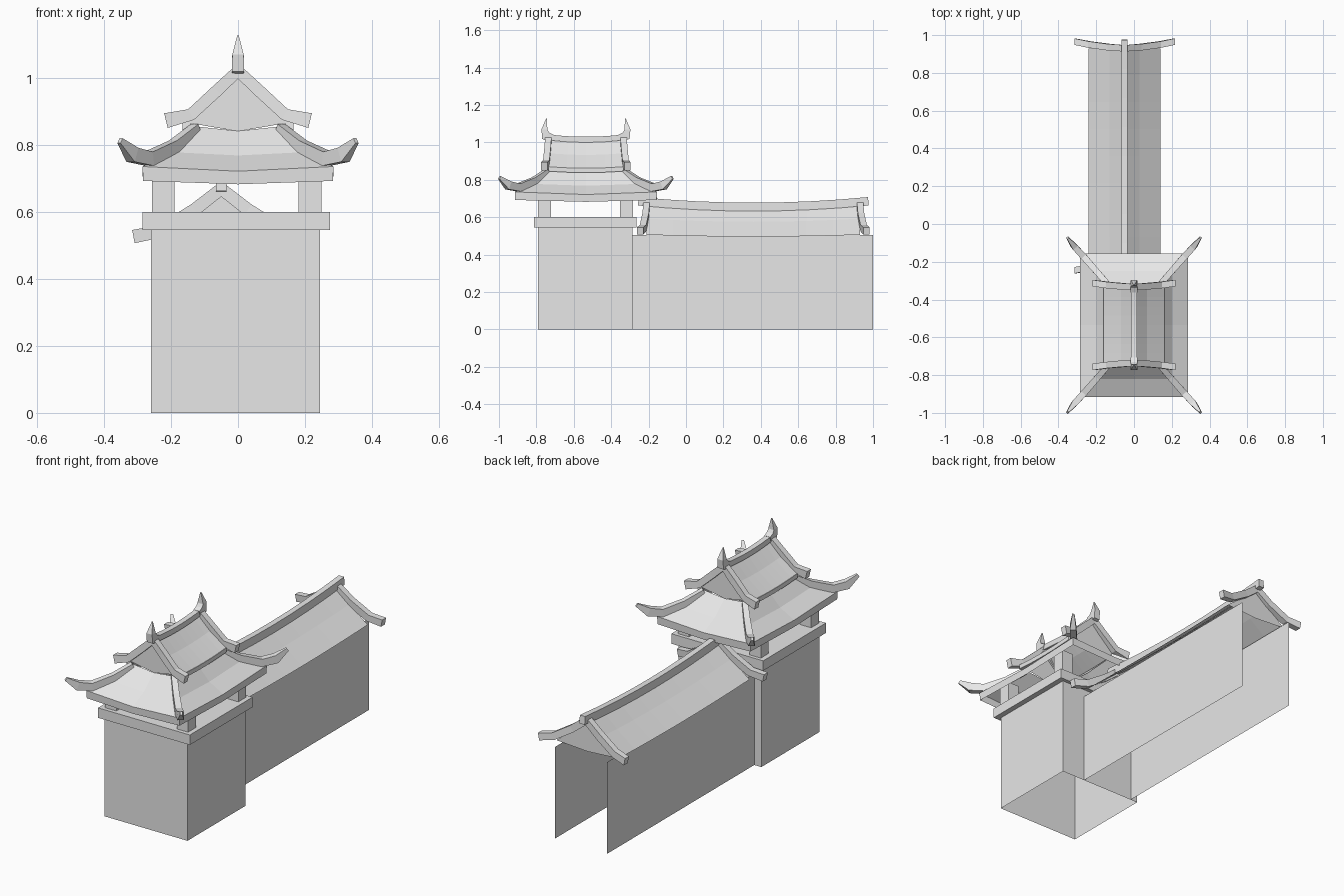
import bpy
from mathutils import Vector

cube = bpy.data.objects.get("Cube")
if cube:
    bpy.data.objects.remove(cube, do_unlink=True)

grey = bpy.data.materials.new("plain_grey")
grey.use_nodes = True
grey.diffuse_color = (0.8, 0.8, 0.8, 1)
grey.node_tree.nodes["Principled BSDF"].inputs["Base Color"].default_value = (0.8, 0.8, 0.8, 1)


def add(name, verts, faces):
    mesh = bpy.data.meshes.new(name)
    mesh.from_pydata([tuple(v) for v in verts], [], faces)
    mesh.materials.append(grey)
    mesh.update()
    obj = bpy.data.objects.new(name, mesh)
    bpy.context.collection.objects.link(obj)
    return obj


def strip(rows, closed=False):
    """Quads joining equal-length rows of points."""
    n = len(rows[0])
    verts = [v for row in rows for v in row]
    faces = []
    for r in range(len(rows) - 1):
        for i in range(n if closed else n - 1):
            j = (i + 1) % n
            faces.append((r * n + i, r * n + j, r * n + n + j, r * n + n + i))
    return verts, faces


def box(name, x0, x1, y0, y1, z0, z1):
    rows = [[(x0, y0, z), (x1, y0, z), (x1, y1, z), (x0, y1, z)] for z in (z0, z1)]
    verts, faces = strip(rows, True)
    return add(name, verts, faces + [(3, 2, 1, 0), (4, 5, 6, 7)])


def beam(name, path, sizes, side=None):
    """Rectangular bar along a path; sizes holds (width, height) per point."""
    pts = [Vector(p) for p in path]
    rows = []
    for i, p in enumerate(pts):
        t = (pts[min(i + 1, len(pts) - 1)] - pts[max(i - 1, 0)]).normalized()
        s = Vector(side) if side else t.cross(Vector((0, 0, 1))).normalized()
        u = s.cross(t).normalized()
        w, h = sizes[i][0] / 2, sizes[i][1] / 2
        rows.append([p - s * w - u * h, p + s * w - u * h, p + s * w + u * h, p - s * w + u * h])
    verts, faces = strip(rows, True)
    e = len(verts)
    return add(name, verts, faces + [(3, 2, 1, 0), (e - 4, e - 3, e - 2, e - 1)])


STEPS = [i / 4 - 1 for i in range(9)]


def gable_roof(name, cx, cy, half, profile, sag, drop):
    """Sagging two-sided roof with filled gable ends."""
    full = [(-x, z) for x, z in reversed(profile[1:])] + profile
    top = profile[0][1]
    low = profile[-1][1]
    rows = []
    for t in STEPS:
        dip = 1 - t * t
        rows.append([(cx + x, cy + t * half,
                      z - dip * (sag[1] + (sag[0] - sag[1]) * (z - low) / (top - low)))
                     for x, z in full])
    add(name, *strip(rows))
    for label, s in (("front", -1), ("back", 1)):
        pts = [(cx + x, cy + s * half, z) for x, z in full] + [(cx, cy + s * half, low - drop)]
        n = len(pts)
        add(f"{name}_{label}_gable", pts, [(i, i + 1, n - 1) for i in range(n - 2)])


def ridge(name, cx, cy, half, z, sag, size):
    path = [(cx, cy + t * half, z - sag * (1 - t * t)) for t in STEPS]
    beam(name, path, [size] * len(path), (1, 0, 0))


def rakes(name, cx, cy, points):
    """Flared bars over both gable ends; points are (dx, dy, z, height)."""
    both = [(-x, y, z, h) for x, y, z, h in reversed(points[1:])] + points
    for label, s in (("front", -1), ("back", 1)):
        beam(f"{name}_{label}", [(cx + x, cy + s * y, z) for x, y, z, h in both],
             [(0.034, h) for x, y, z, h in both], (0, 1, 0))


# Open-bottomed tower base
plan = [(-0.26, -0.79), (0.245, -0.79), (0.245, -0.285), (-0.26, -0.285)]
add("tower_walls", *strip([[(x, y, z) for x, y in plan] for z in (0, 0.55)], True))
box("tower_ledge", -0.285, 0.275, -0.812, -0.265, 0.545, 0.6)

# Four pillars
for sx, lr in ((-1, "right"), (1, "left")):
    for sy, fb in ((-1, "front"), (1, "back")):
        x, y = -0.004 + sx * 0.219, -0.5375 + sy * 0.219
        box(f"pillar_{fb}_{lr}", x - 0.034, x + 0.034, y - 0.034, y + 0.034, 0.6, 0.73)

# Hipped lower roof with fascia
TY = -0.535
rings = []
for hx, hy, z, sag in ((0.283, 0.378, 0.692, 0.01), (0.285, 0.38, 0.735, 0.014),
                       (0.2, 0.285, 0.778, 0.01), (0.13, 0.2, 0.855, 0.014)):
    ring = []
    for i, j in ((-1, -1), (0, -1), (1, -1), (1, 0), (1, 1), (0, 1), (-1, 1), (-1, 0)):
        ring.append((i * hx, TY + j * hy, z - (0 if i and j else sag)))
    rings.append(ring)
add("lower_roof", *strip(rings, True))

# Upturned hip rafters
hip = [(0.125, 0.2, 0.848), (0.19, 0.275, 0.796), (0.265, 0.36, 0.758),
       (0.315, 0.415, 0.77), (0.352, 0.462, 0.812)]
hip_sizes = [(0.03, 0.03), (0.032, 0.035), (0.035, 0.042), (0.033, 0.045), (0.012, 0.018)]
for sx, lr in ((-1, "right"), (1, "left")):
    for sy, fb in ((-1, "front"), (1, "back")):
        beam(f"hip_rafter_{fb}_{lr}", [(sx * x, TY + sy * y, z) for x, y, z in hip], hip_sizes)

# Upper gabled roof
gable_roof("upper_roof", 0, TY, 0.198, [(0, 1.018), (0.07, 0.942), (0.165, 0.868)], (0.01, 0.008), 0.028)
ridge("upper_ridge", 0, TY, 0.2, 1.027, 0.012, (0.03, 0.03))
rakes("upper_rake", 0, TY, [(0, 0.2, 1.02, 0.046), (0.062, 0.205, 0.962, 0.036),
                            (0.14, 0.212, 0.89, 0.036), (0.215, 0.222, 0.872, 0.045)])
for s, lr in ((-1, "right"), (1, "left")):
    ridge(f"upper_eave_{lr}", s * 0.153, TY, 0.2, 0.858, 0.008, (0.024, 0.024))

# Ridge finials
spike = [(0.18, 1.022), (0.215, 1.035), (0.222, 1.068), (0.211, 1.127)]
for s, fb in ((-1, "front"), (1, "back")):
    beam(f"finial_{fb}", [(0, TY + s * y, z) for y, z in spike],
         [(0.036, 0.04), (0.036, 0.05), (0.034, 0.032), (0.004, 0.004)], (1, 0, 0))

# Long wing: two walls under a gabled roof
CX, CY = -0.05, 0.36
for x, lr in ((-0.217, "right"), (0.1, "left")):
    add(f"wing_wall_{lr}", [(x, -0.285, 0), (x, 1, 0), (x, 1, 0.505), (x, -0.285, 0.505)], [(0, 1, 2, 3)])
gable_roof("wing_roof", CX, CY, 0.57, [(0, 0.665), (0.08, 0.592), (0.19, 0.506)], (0.022, 0.01), 0.012)
ridge("wing_ridge", CX, CY, 0.615, 0.685, 0.03, (0.032, 0.045))
rakes("wing_rake", CX, CY, [(0, 0.57, 0.668, 0.046), (0.08, 0.576, 0.606, 0.038),
                            (0.185, 0.59, 0.541, 0.038), (0.262, 0.605, 0.526, 0.04)])
